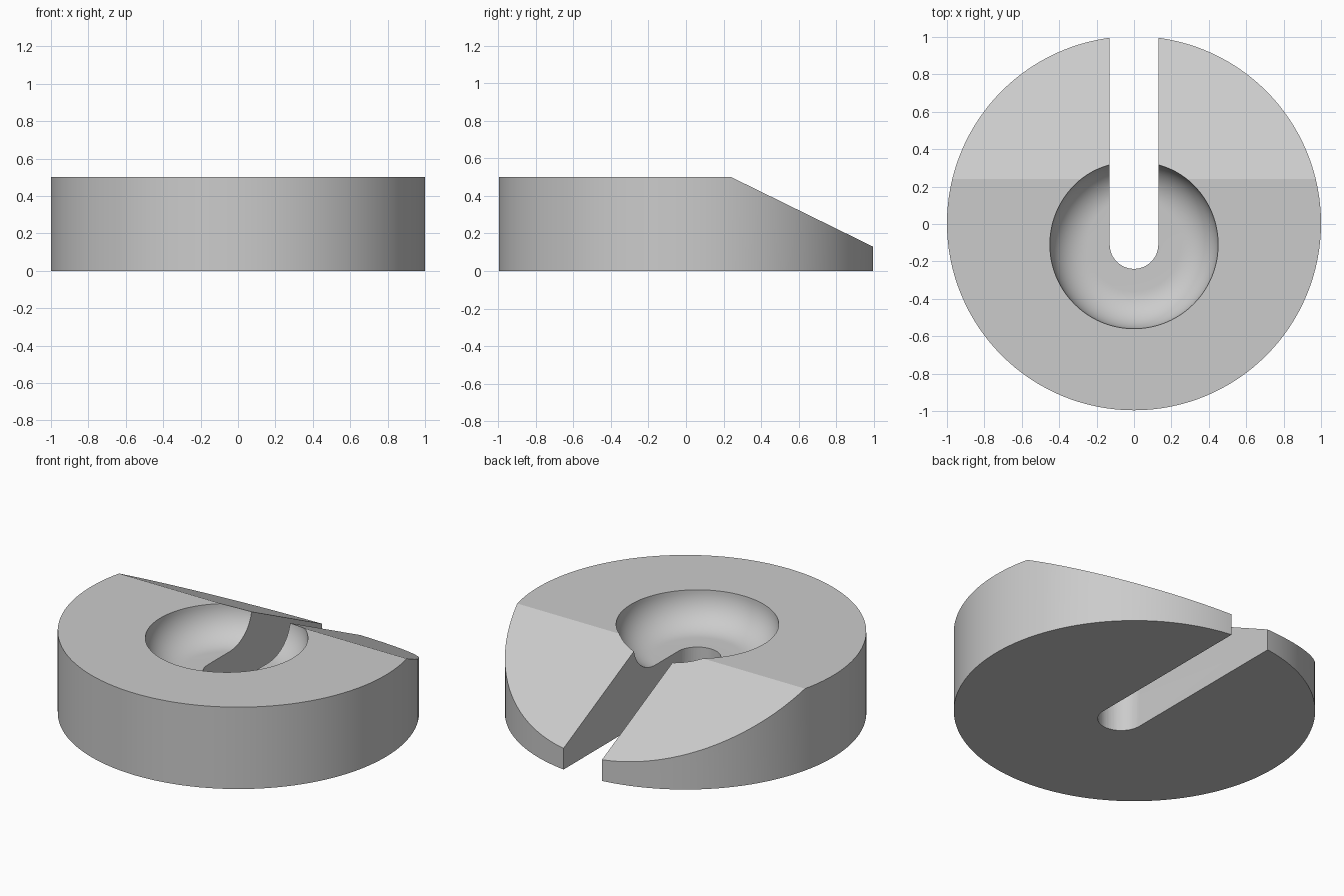
import bpy, bmesh, math

cube = bpy.data.objects.get("Cube")
if cube:
    bpy.data.objects.remove(cube)

CENTRE_Y = 0.004      # disc axis
SEAT_Y = -0.11        # axis of the bowl and of the rounded slot end
HEIGHT = 0.5

grey = bpy.data.materials.new("plain_grey")
grey.use_nodes = True
grey.diffuse_color = (0.6, 0.6, 0.6, 1)
grey.node_tree.nodes["Principled BSDF"].inputs["Base Color"].default_value = (0.6, 0.6, 0.6, 1)


def make_object(name, bm):
    bmesh.ops.recalc_face_normals(bm, faces=bm.faces)
    mesh = bpy.data.meshes.new(name)
    bm.to_mesh(mesh)
    bm.free()
    mesh.materials.append(grey)
    obj = bpy.data.objects.new(name, mesh)
    bpy.context.collection.objects.link(obj)
    return obj


def prism(name, outline, offset):
    """Extrude a closed outline of 3D points by an offset."""
    bm = bmesh.new()
    face = bm.faces.new([bm.verts.new(p) for p in outline])
    new = bmesh.ops.extrude_face_region(bm, geom=[face])["geom"]
    bmesh.ops.translate(bm, vec=offset, verts=[v for v in new if isinstance(v, bmesh.types.BMVert)])
    return make_object(name, bm)


def lathe(name, profile, y, steps=96):
    """Spin a profile of (radius, z) points about a vertical axis."""
    bm = bmesh.new()
    verts = [bm.verts.new((r, y, z)) for r, z in profile]
    edges = [bm.edges.new(pair) for pair in zip(verts, verts[1:])]
    bmesh.ops.spin(bm, geom=verts + edges, cent=(0, y, 0), axis=(0, 0, 1),
                   angle=math.tau, steps=steps)
    bmesh.ops.remove_doubles(bm, verts=bm.verts, dist=1e-5)
    return make_object(name, bm)


# Round body
disc = lathe("slotted_disc", [(0, 0), (1, 0), (1, HEIGHT), (0, HEIGHT)], CENTRE_Y, 128)

# Sloping back
slope = 0.37 / 0.755
wedge = prism("slope_cutter",
              [(-2, 0.24, HEIGHT), (-2, 1.5, HEIGHT - 1.26 * slope),
               (-2, 1.5, 1), (-2, 0.24 - 0.5 / slope, 1)], (4, 0, 0))

# Flat-bottomed bowl with a rounded wall
rim, fillet = 0.45, 0.2
arc = [(rim - fillet + fillet * math.sin(a), HEIGHT - fillet * math.cos(a))
       for a in (math.pi / 2 * i / 16 for i in range(17))]
bowl = lathe("bowl_cutter", [(0, HEIGHT - fillet)] + arc + [(rim, 0.8), (0, 0.8)], SEAT_Y)

# Slot with a round inner end, open at the back
half = 0.13
outline = [(half * math.cos(a), SEAT_Y + half * math.sin(a), -0.5)
           for a in (math.pi + math.pi * i / 24 for i in range(25))]
slot = prism("slot_cutter", outline + [(half, 1.5, -0.5), (-half, 1.5, -0.5)], (0, 0, 2))

# Cut the body, then remove the cutters
bpy.ops.object.select_all(action="DESELECT")
bpy.context.view_layer.objects.active = disc
disc.select_set(True)
for cutter in (wedge, bowl, slot):
    cutter.hide_render = True
    mod = disc.modifiers.new(cutter.name, "BOOLEAN")
    mod.operation = "DIFFERENCE"
    mod.solver = "EXACT"
    mod.object = cutter
    bpy.ops.object.modifier_apply(modifier=mod.name)
    bpy.data.objects.remove(cutter)

bpy.ops.object.shade_smooth_by_angle(angle=math.radians(20))
